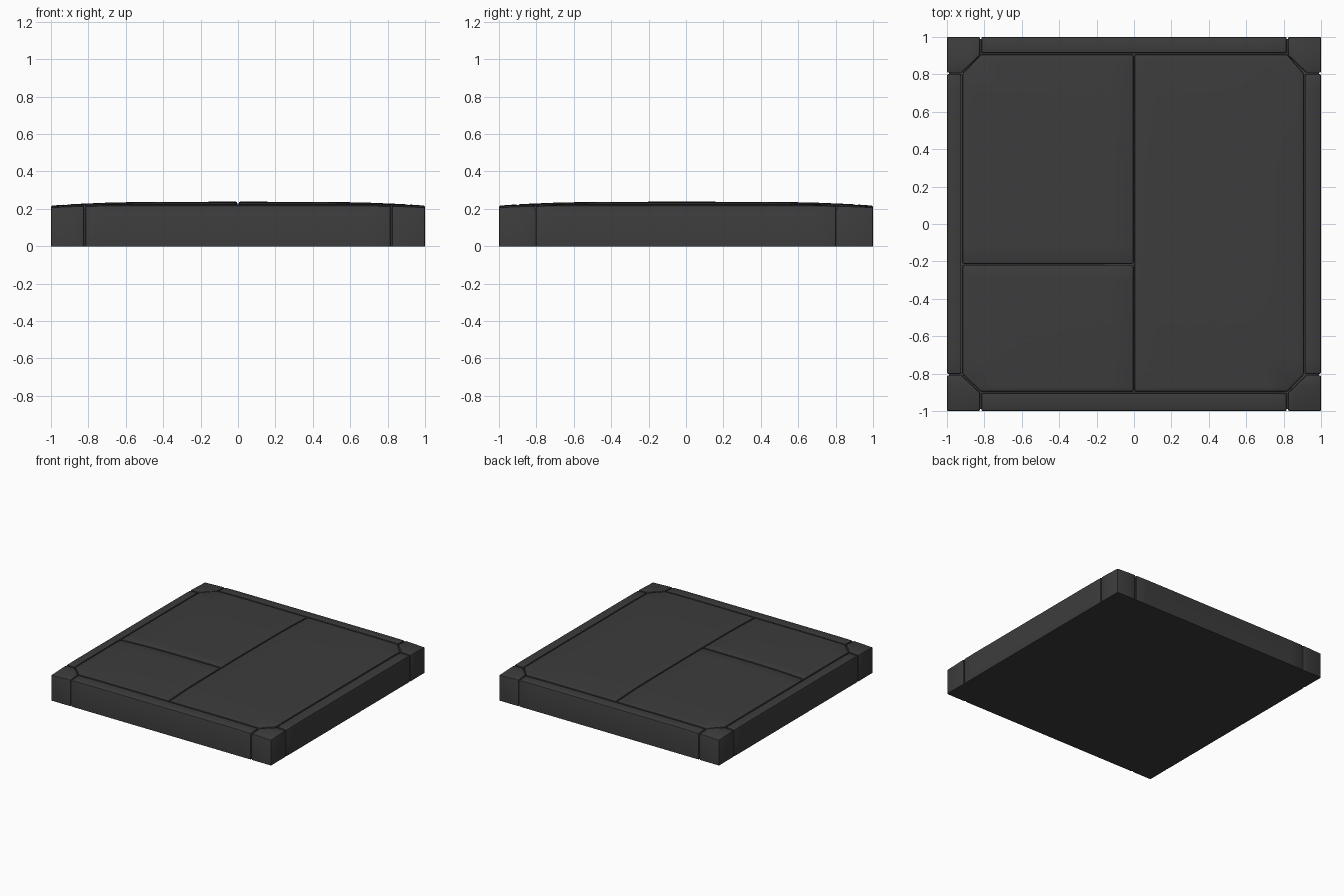
import bpy, bmesh, math
from mathutils import Vector

if "Cube" in bpy.data.objects:
    bpy.data.objects.remove(bpy.data.objects["Cube"])

GAP = 0.004       # half width of the seams between panels
BEVEL = 0.007
E = 1.0 + GAP     # outer edge before shrinking

mat = bpy.data.materials.new("dark grey")
mat.diffuse_color = (0.045, 0.045, 0.045, 1)
mat.use_nodes = True
mat.node_tree.nodes["Principled BSDF"].inputs["Base Color"].default_value = mat.diffuse_color


def height(x, y):
    """Slightly domed top surface."""
    return 0.238 - 0.021 * math.sqrt(x ** 8 + y ** 8)


def shrink(pts, d):
    """Inset a convex counter-clockwise outline by d."""
    out = []
    n = len(pts)
    for i in range(n):
        p, a, b = (Vector(pts[k % n]) for k in (i, i - 1, i + 1))
        u, v = (p - a).normalized(), (b - p).normalized()
        n1, n2 = Vector((-u.y, u.x)), Vector((-v.y, v.x))
        out.append(p + (n1 + n2) * (d / (1 + n1.dot(n2))))
    return out


def finish(name, bm):
    me = bpy.data.meshes.new(name)
    bm.normal_update()
    bm.to_mesh(me)
    bm.free()
    me.materials.append(mat)
    ob = bpy.data.objects.new(name, me)
    bpy.context.collection.objects.link(ob)
    bpy.ops.object.select_all(action='DESELECT')
    ob.select_set(True)
    bpy.context.view_layer.objects.active = ob
    bpy.ops.object.shade_smooth_by_angle(angle=math.radians(32))


def panel(name, pts, bottom=0.0):
    bm = bmesh.new()
    outline = shrink(pts, GAP)
    lo = [bm.verts.new((p.x, p.y, bottom)) for p in outline]
    hi = [bm.verts.new((p.x, p.y, 0.22)) for p in outline]
    bm.faces.new(lo[::-1])
    bm.faces.new(hi)
    n = len(lo)
    for i in range(n):
        j = (i + 1) % n
        bm.faces.new((lo[i], lo[j], hi[j], hi[i]))
    # cut a grid so the top can follow the dome
    for axis in (Vector((1, 0, 0)), Vector((0, 1, 0))):
        for c in (0.12, 0.3, 0.45, 0.6, 0.71, 0.87):
            for s in (-1, 1):
                bmesh.ops.bisect_plane(bm, geom=bm.verts[:] + bm.edges[:] + bm.faces[:],
                                       plane_co=axis * c * s, plane_no=axis, dist=1e-5)
    for v in bm.verts:
        if v.co.z > 0.21:
            v.co.z = height(v.co.x, v.co.y)
    bm.normal_update()
    # soften the top rim and the upright corners
    sharp = [e for e in bm.edges if len(e.link_faces) == 2
             and e.calc_face_angle() > 0.5
             and max(v.co.z for v in e.verts) > 0.2]
    bmesh.ops.bevel(bm, geom=sharp, offset=BEVEL, segments=2, profile=0.5,
                    affect='EDGES', clamp_overlap=False)
    finish(name, bm)


# core block behind the seams
bm = bmesh.new()
bmesh.ops.create_cube(bm, size=1)
for v in bm.verts:
    v.co = (v.co.x * 1.98, v.co.y * 1.98, (v.co.z + 0.5) * 0.2)
finish("core_block", bm)

# corner blocks with a chamfered inner corner
for sx, sy in ((-1, -1), (1, -1), (1, 1), (-1, 1)):
    pts = [(-E, -E), (-0.82, -E), (-0.82, -0.9), (-0.92, -0.805), (-E, -0.805)]
    pts = [(-x * sx, -y * sy) for x, y in pts]
    if sx * sy < 0:
        pts.reverse()
    panel(f"corner_block_{'right' if sx > 0 else 'left'}_{'back' if sy > 0 else 'front'}", pts)

# border strips
def rect(x0, x1, y0, y1):
    return [(x0, y0), (x1, y0), (x1, y1), (x0, y1)]

panel("front_strip", rect(-0.82, 0.82, -E, -0.9))
panel("back_strip", rect(-0.82, 0.82, 0.91, E))
panel("left_strip", rect(-E, -0.92, -0.805, 0.805))
panel("right_strip", rect(0.912, E, -0.805, 0.805))

# inner floor slabs
panel("large_right_slab", [(0, -0.9), (0.82, -0.9), (0.912, -0.805), (0.912, 0.805),
                           (0.82, 0.91), (0, 0.91)], 0.1)
panel("left_back_slab", [(-0.92, -0.217), (0, -0.217), (0, 0.91), (-0.82, 0.91),
                         (-0.92, 0.805)], 0.1)
panel("left_front_slab", [(-0.82, -0.9), (0, -0.9), (0, -0.217), (-0.92, -0.217),
                          (-0.92, -0.805)], 0.1)
